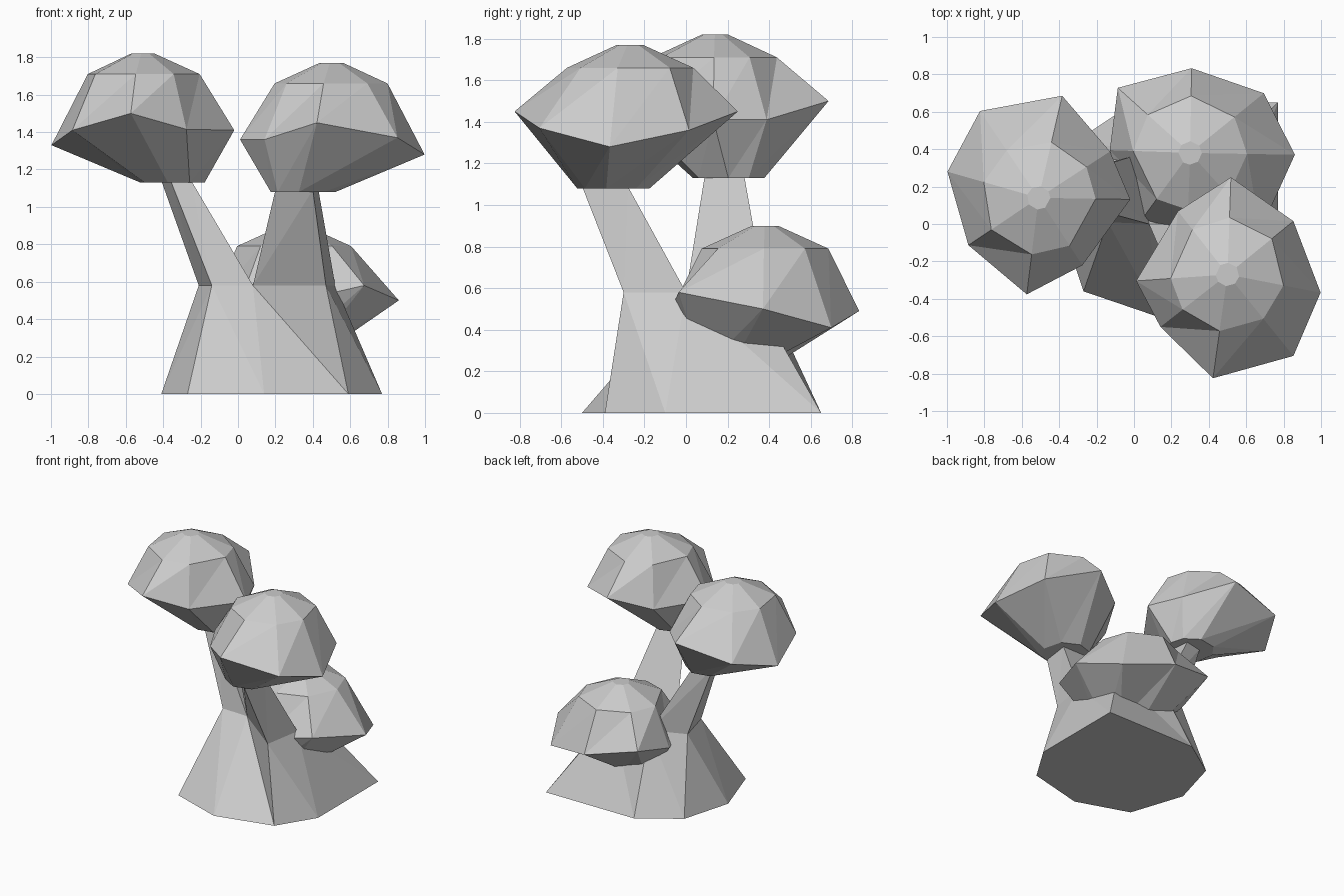
import bpy, bmesh, math
from mathutils import Vector, Matrix

if "Cube" in bpy.data.objects:
    bpy.data.objects.remove(bpy.data.objects["Cube"])

grey = bpy.data.materials.new("pale_grey")
grey.use_nodes = True
colour = (0.6, 0.6, 0.6, 1)
grey.diffuse_color = colour
grey.node_tree.nodes["Principled BSDF"].inputs["Base Color"].default_value = colour


def loft(name, rings, location=(0, 0, 0), turn=0):
    """Join equal-sized rings with triangles and cap both ends."""
    bm = bmesh.new()
    loops = [[bm.verts.new(p) for p in ring] for ring in rings]
    count = len(loops[0])
    for low, high in zip(loops, loops[1:]):
        for i in range(count):
            j = (i + 1) % count
            bm.faces.new((low[i], low[j], high[j]))
            bm.faces.new((low[i], high[j], high[i]))
    bm.faces.new(loops[0][::-1])
    bm.faces.new(loops[-1])
    bmesh.ops.remove_doubles(bm, verts=bm.verts, dist=0.0005)
    bmesh.ops.recalc_face_normals(bm, faces=bm.faces)
    mesh = bpy.data.meshes.new(name)
    bm.to_mesh(mesh)
    bm.free()
    mesh.materials.append(grey)
    obj = bpy.data.objects.new(name, mesh)
    obj.matrix_world = Matrix.Translation(location) @ Matrix.Rotation(math.radians(turn), 4, 'Z')
    bpy.context.collection.objects.link(obj)
    return obj


def flat(points, z):
    return [Vector((x, y, z)) for x, y in points]


# Flared trunk base, with a pinched top where the stems divide
foot = [(.59, -.39), (.14, -.5), (-.27, -.36), (-.41, .06),
        (-.30, .45), (0, .65), (.77, .65), (.77, -.10)]
fork = [(.47, -.30), (.08, 0), (-.14, .01), (-.14, .01),
        (-.21, .28), (.05, .38), (.42, .32), (.52, 0)]
loft("trunk_base", [flat(foot, 0), flat(fork, .58)])

# Leaning stems
loft("front_stem", [flat([(.47, -.30), (.52, 0), (.08, 0)], .58),
                    flat([(.40, -.50), (.43, -.28), (.20, -.28)], 1.09)])
loft("rear_stem", [flat([(.08, 0), (.05, .38), (-.21, .28), (-.14, .01)], .58),
                   flat([(-.25, .09), (-.27, .28), (-.41, .25), (-.36, .09)], 1.14)])

# One faceted crown with a wavy rim, repeated at three turns
# Rim entries: angle, radius, drop below the crown top
rim = [(-11, .507, .49), (39, .453, .41), (88, .52, .32), (128, .43, .405),
       (184, .49, .41), (218, .455, .41), (262, .56, .32), (309, .56, .40)]


def around(radius, z, centre=(0, 0)):
    return [Vector((centre[0] + radius * math.cos(math.radians(a)),
                    centre[1] + radius * math.sin(math.radians(a)), z)) for a, r, d in rim]


edge = [Vector((r * math.cos(math.radians(a)), r * math.sin(math.radians(a)), -d))
        for a, r, d in rim]
crown = [around(.175, -.69, (-.15, -.08)), edge, around(.305, -.11), around(.063, 0)]

for name, place, turn in (("front_crown", (.50, -.27, 1.77), 0),
                          ("right_crown", (-.51, .14, 1.82), 175),
                          ("low_back_crown", (.30, .38, .90), 50)):
    loft(name, crown, place, turn)
